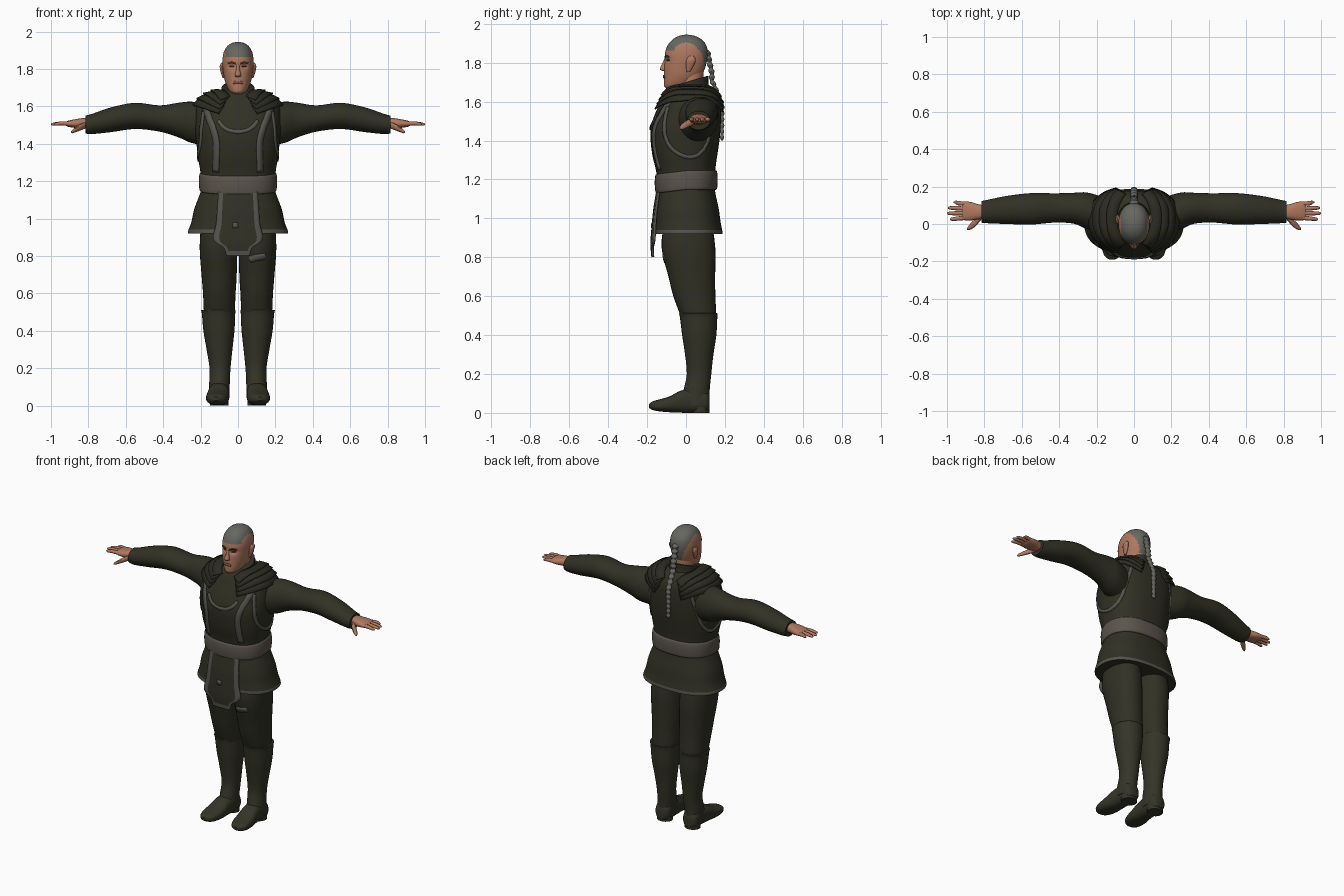
import bpy, bmesh, math
from mathutils import Vector
from mathutils.bvhtree import BVHTree


def mat(name, r, g, b):
    m = bpy.data.materials.new(name)
    m.diffuse_color = (r, g, b, 1)
    return m


CLOTH = mat("dark olive cloth", 0.030, 0.030, 0.018)
BOOT = mat("olive leather", 0.034, 0.034, 0.021)
PAD = mat("dark shoulder leather", 0.025, 0.025, 0.016)
TRIM = mat("grey trim", 0.090, 0.086, 0.074)
BELT = mat("belt grey brown", 0.105, 0.089, 0.074)
SKIN = mat("skin", 0.43, 0.19, 0.115)
LIP = mat("lips", 0.25, 0.09, 0.06)
HAIR = mat("grey hair", 0.135, 0.135, 0.120)
DARK = mat("brow brown", 0.06, 0.035, 0.025)


def spline(rows, steps):
    """Catmull-Rom through rows of numbers."""
    out = []
    for i in range(len(rows) - 1):
        p = [rows[max(i - 1, 0)], rows[i], rows[i + 1], rows[min(i + 2, len(rows) - 1)]]
        for k in range(steps):
            t = k / steps
            out.append([0.5 * (2 * b + (c - a) * t + (2 * a - 5 * b + 4 * c - d) * t * t
                        + (3 * b - a - 3 * c + d) * t ** 3) for a, b, c, d in zip(*p)])
    return out + [list(rows[-1])]


def finish(name, bm, mats, mirror, thick=0, recalc=True):
    if recalc:
        bmesh.ops.recalc_face_normals(bm, faces=bm.faces)
    me = bpy.data.meshes.new(name)
    bm.to_mesh(me)
    bm.free()
    ob = bpy.data.objects.new(name, me)
    bpy.context.collection.objects.link(ob)
    for m in mats:
        me.materials.append(m)
    if thick:
        s = ob.modifiers.new("thickness", 'SOLIDIFY')
        s.thickness, s.offset = thick, -1
    if mirror:
        ob.modifiers.new("mirror", 'MIRROR').use_mirror_merge = False
    return ob


def loft(name, rings, *mats, axis='z', n=32, e=2.0, steps=4, mirror=False, rule=None, warp=None):
    """Skin superellipse rings (t, centre1, centre2, radius1, radius2) along an axis."""
    bm = bmesh.new()
    loops = []
    for t, c1, c2, r1, r2 in spline(rings, steps):
        loop = []
        for k in range(n):
            a = 2 * math.pi * k / n
            c, s = math.cos(a), math.sin(a)
            u = c1 + r1 * math.copysign(abs(c) ** (2 / e), c)
            v = c2 + r2 * math.copysign(abs(s) ** (2 / e), s)
            p = Vector({'x': (t, u, v), 'y': (u, t, v), 'z': (u, v, t)}[axis])
            if warp:
                warp(p)
            loop.append(bm.verts.new(p))
        loops.append(loop)
    for a, b in zip(loops, loops[1:]):
        for k in range(n):
            bm.faces.new((a[k], a[(k + 1) % n], b[(k + 1) % n], b[k]))
    bm.faces.new(loops[0])
    bm.faces.new(loops[-1])
    if rule:
        for f in bm.faces:
            f.material_index = rule(f.calc_center_median())
    return finish(name, bm, mats, mirror)


def body(*rows):
    """Rows (z, half width, front y, back y) to centred rings."""
    return [(z, 0, (f + b) / 2, hx, (b - f) / 2) for z, hx, f, b in rows]


def tree(ob):
    me = ob.data
    return BVHTree.FromPolygons([v.co for v in me.vertices], [p.vertices[:] for p in me.polygons])


def ribbon(name, bvh, pts, width, m, offs=(0.006, 0.006), mirror=True, steps=6):
    """Thin band laid on a surface along a path; offs lifts its two edges."""
    path = [bvh.find_nearest(Vector(p))[:2] for p in spline(pts, steps)]
    bm = bmesh.new()
    rows = []
    for i, (p, nrm) in enumerate(path):
        t = path[min(i + 1, len(path) - 1)][0] - path[max(i - 1, 0)][0]
        side = nrm.cross(t).normalized()
        row = []
        for k in (0.5, 0, -0.5):
            q, qn = bvh.find_nearest(p + side * width * k)[:2]
            row.append(bm.verts.new(q + qn * (offs[0] * (0.5 + k) + offs[1] * (0.5 - k))))
        rows.append(row)
    for a, b in zip(rows, rows[1:]):
        for k in (0, 1):
            bm.faces.new((a[k], a[k + 1], b[k + 1], b[k]))
    return finish(name, bm, [m], mirror, 0.009, recalc=False)


# Torso, belt and collar
torso = loft("tunic_torso", body(
    (1.13, .195, -.14, .148), (1.24, .2, -.153, .15), (1.32, .213, -.172, .16), (1.4, .222, -.182, .172),
    (1.47, .228, -.181, .178), (1.54, .228, -.158, .18), (1.6, .222, -.13, .176), (1.643, .19, -.108, .16),
    (1.668, .14, -.09, .14), (1.685, .08, -.07, .11)), CLOTH, n=56, e=2.4)
skin_of_torso = tree(torso)


def belt_dip(p):
    p.z += min(p.y, 0) * 0.12


loft("belt", body((1.147, .198, -.15, .153), (1.155, .206, -.157, .16), (1.2, .209, -.161, .163),
     (1.238, .206, -.158, .16), (1.246, .198, -.15, .153)), BELT, n=56, e=2.4, warp=belt_dip)


def collar_tilt(p):
    p.z += 0.3 * (p.y - 0.015)


loft("collar", body((1.635, .105, -.09, .12), (1.67, .09, -.083, .115), (1.7, .088, -.083, .115),
     (1.704, .08, -.076, .108)), CLOTH, warp=collar_tilt)

# Tunic skirt with trimmed hem
loft("tunic_skirt", body((1.17, .19, -.135, .145), (1.12, .208, -.145, .153), (1.05, .234, -.155, .168),
     (.98, .25, -.16, .178), (.935, .266, -.163, .187), (.92, .266, -.163, .187)),
     CLOTH, TRIM, n=56, e=2.4, steps=6, rule=lambda c: int(c.z < .938 and c.xy.length > .1))

# Front panel with border
rows = spline([(1.15, .105, -.152), (1.05, .112, -.168), (.97, .118, -.176), (.9, .134, -.182),
               (.87, .118, -.183), (.845, .078, -.182), (.8, .062, -.178)], 5)
bm = bmesh.new()
grid = [[bm.verts.new((hw * k / 8, y + .8 * (hw * k / 8) ** 2, z)) for k in range(-8, 9)] for z, hw, y in rows]
for i in range(len(grid) - 1):
    for k in range(16):
        f = bm.faces.new((grid[i][k], grid[i + 1][k], grid[i + 1][k + 1], grid[i][k + 1]))
        f.material_index = int(k < 2 or k > 13 or i > len(grid) - 5)
panel = finish("front_panel", bm, [CLOTH, TRIM], False, 0.012, recalc=False)
ribbon("panel_emblem", tree(panel), [(-.03, -.18, .965), (0, -.18, .965)], .03, TRIM, (.003, .003), False, 2)

# Trims laid on the torso
ribbon("chest_edge", skin_of_torso, [(-.11, -.17, 1.53), (-.07, -.19, 1.485), (0, -.2, 1.465),
       (.07, -.19, 1.485), (.11, -.17, 1.53)], .02, TRIM, mirror=False)
ribbon("front_strip", skin_of_torso, [(.2, -.1, 1.62), (.17, -.15, 1.55), (.14, -.19, 1.47),
       (.128, -.2, 1.38), (.135, -.18, 1.24)], .034, TRIM)
ribbon("armhole_trim", skin_of_torso, [(.2, -.11, 1.58), (.21, -.12, 1.45), (.22, -.08, 1.36), (.24, .02, 1.31),
       (.22, .11, 1.35), (.2, .16, 1.45), (.16, .18, 1.58)], .02, TRIM)

# Layered shoulder plates
for i in range(4):
    r = .07 + .04 * i
    arc = [(.05 + r * math.cos(a), .03 + (.1 + .25 * r) * math.sin(a),
            1.7 - .5 * max(0, r - .08) - .09 * (1 - math.cos(a)))
           for a in (math.radians(d) for d in range(-80, 81, 20))]
    ribbon("shoulder_plate", skin_of_torso, arc, .055, PAD, (.008, .024), steps=3)

# Sleeves and hands
loft("sleeve", [(.15, .04, 1.5, .1, .115), (.25, .07, 1.515, .098, .11), (.32, .084, 1.527, .083, .092),
     (.42, .086, 1.535, .078, .07), (.55, .081, 1.549, .084, .07), (.68, .075, 1.528, .075, .066),
     (.78, .067, 1.506, .063, .054), (.815, .065, 1.503, .058, .048)], CLOTH, axis='x', mirror=True)
loft("palm", [(.79, .065, 1.507, .034, .028), (.83, .065, 1.51, .04, .027), (.87, .068, 1.508, .049, .023),
     (.905, .07, 1.507, .05, .017), (.92, .07, 1.507, .044, .01)], SKIN, axis='x', n=20, e=2.4, mirror=True)
for y0, y1, tip in ((.033, .026, .985), (.058, .057, 1.0), (.082, .086, .995), (.107, .116, .965)):
    loft("finger", [(.89, y0, 1.507, .011, .012), (.94, (y0 + y1) / 2, 1.509, .0115, .011),
         (tip - .012, y1, 1.505, .009, .008), (tip, y1, 1.504, .003, .003)], SKIN, axis='x', n=12, mirror=True)
loft("thumb", [(.815, .04, 1.5, .015, .018), (.845, .01, 1.487, .02, .017), (.87, -.01, 1.474, .018, .013),
     (.885, -.022, 1.466, .011, .01), (.893, -.028, 1.462, .003, .003)], SKIN, axis='x', n=12, mirror=True)

# Trousers, boots and feet
legs = loft("trouser_leg", [(1.0, .105, .01, .09, .12), (.85, .105, .0125, .1, .138), (.7, .101, .03, .094, .12),
            (.6, .1, .043, .087, .108), (.5, .1, .063, .082, .092), (.45, .1, .065, .07, .08)],
            CLOTH, e=2.2, mirror=True)
ribbon("thigh_patch", tree(legs), [(.05, -.13, .775), (.1, -.14, .785), (.15, -.12, .795)], .035, TRIM, (.003, .003), False)
loft("boot_shaft", [(.512, .105, .064, .083, .09), (.51, .105, .064, .092, .099), (.49, .104, .065, .089, .096),
     (.4, .102, .068, .083, .088), (.3, .099, .068, .069, .073), (.2, .096, .067, .056, .063),
     (.12, .099, .055, .055, .067), (.04, .101, .045, .056, .075)], BOOT, mirror=True)
loft("boot_foot", [(.122, .101, .05, .03, .035), (.1, .101, .058, .05, .055), (.03, .101, .062, .054, .062),
     (-.03, .104, .057, .057, .056), (-.08, .108, .045, .061, .042), (-.13, .112, .039, .058, .032),
     (-.17, .115, .037, .043, .023), (-.19, .117, .036, .015, .01)], BOOT, axis='y', e=2.5, mirror=True)
loft("boot_heel", [(.03, .101, .075, .05, .046), (.0, .101, .075, .05, .046)], BOOT, steps=1, mirror=True)

# Neck and head; hair is a crest over the crown narrowing down the back
loft("neck", body((1.6, .07, -.05, .1), (1.68, .064, -.045, .09), (1.77, .062, -.04, .09)), SKIN)


def sockets(p):
    if p.y < -.05:
        p.y += .013 * math.exp(-((abs(p.x) - .034) / .017) ** 2 - ((p.z - 1.813) / .012) ** 2)


def is_hair(c):
    r = math.hypot(c.y / .112, (c.z - 1.8) / .143)
    if c.z > 1.866:
        return int(r > .73)
    return int(c.y > .04 and abs(c.x) < .03 + .4 * max(0, c.z - 1.77) and c.z > 1.75)


head = loft("head", body((1.667, .025, -.1, -.03), (1.678, .043, -.112, .02), (1.7, .057, -.114, .05),
            (1.735, .07, -.113, .08), (1.77, .077, -.112, .097), (1.81, .082, -.109, .108),
            (1.85, .083, -.108, .112), (1.89, .076, -.094, .104), (1.92, .059, -.068, .08),
            (1.938, .034, -.035, .045), (1.944, .008, -.006, .012)),
            SKIN, HAIR, n=64, e=2.15, steps=6, rule=is_hair, warp=sockets)
loft("nose", [(1.83, 0, -.1, .008, .008), (1.795, 0, -.107, .01, .015), (1.768, 0, -.115, .017, .02),
     (1.757, 0, -.109, .012, .012)], SKIN, n=16)
loft("ear", [(1.752, .078, .012, .005, .008), (1.785, .083, .02, .01, .02), (1.815, .087, .026, .011, .024),
     (1.834, .084, .028, .005, .012)], SKIN, n=16, mirror=True)
face = tree(head)
ribbon("eyebrow", face, [(.014, -.11, 1.828), (.035, -.105, 1.834), (.055, -.09, 1.829)], .008, DARK, (.003, .003))
ribbon("eye", face, [(.022, -.1, 1.813), (.046, -.09, 1.813)], .009, DARK, (.002, .002), steps=3)
ribbon("lips", face, [(-.025, -.11, 1.726), (0, -.12, 1.73), (.025, -.11, 1.726)], .014, LIP, (.006, .006), False)

# Braid hanging down the back
braid = []
for k in range(31):
    z = 1.865 - .0155 * k
    y = .108 + .025 * min(1, (1.865 - z) / .12) + .052 * max(0, min(1, (1.71 - z) / .12))
    r = (.024 - .0003 * k) * (1 if k % 2 else .62) * (.5 if k in (0, 30) else 1)
    braid.append((z, 0, y, r, r * .75))
loft("braid", braid, HAIR, n=14, steps=3)

# Smooth shading with crisp edges
bpy.ops.object.select_all(action='DESELECT')
for ob in bpy.data.objects:
    ob.select_set(True)
    bpy.context.view_layer.objects.active = ob
bpy.ops.object.shade_smooth_by_angle(angle=math.radians(40))
